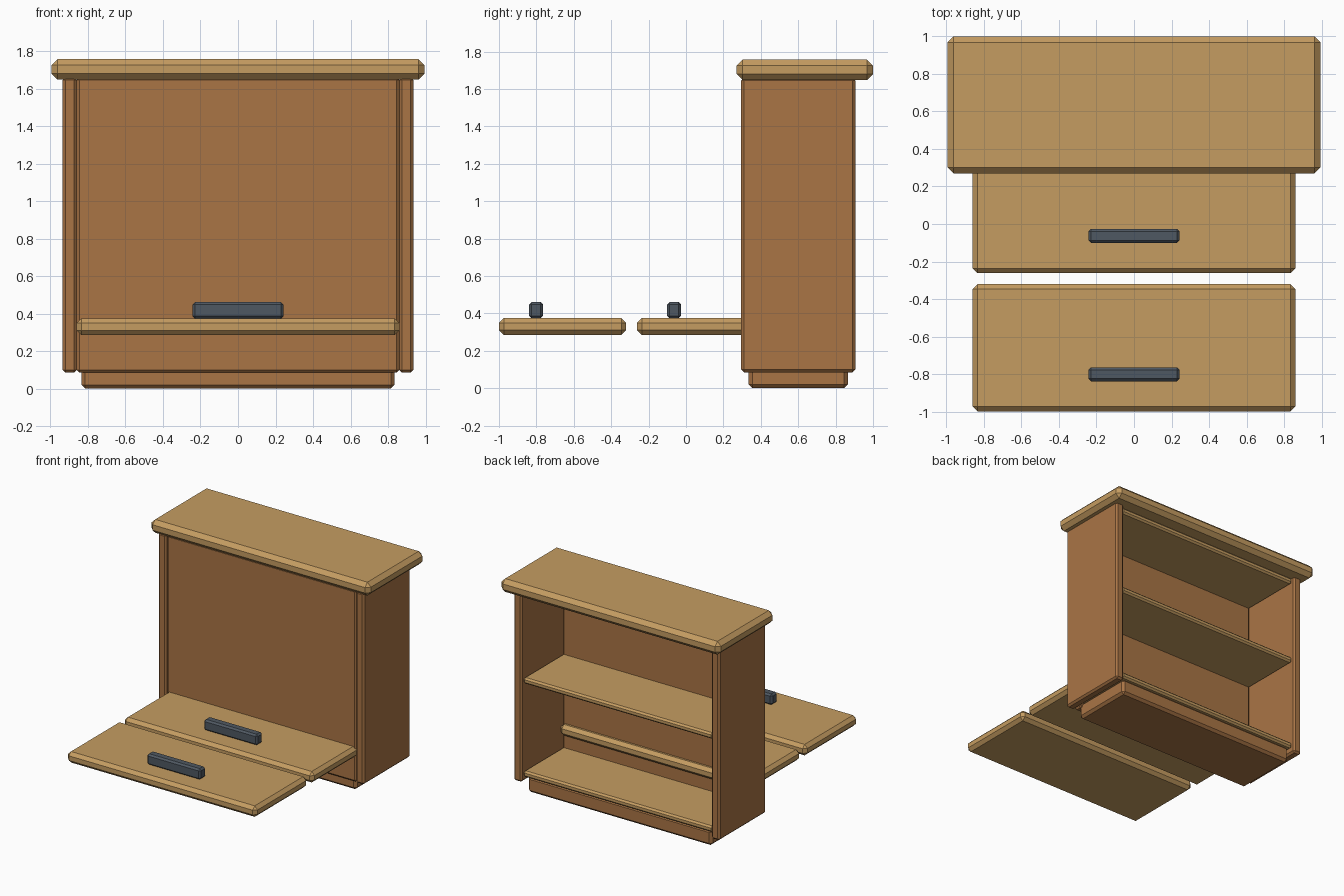
import bpy
import bmesh

cube = bpy.data.objects.get("Cube")
if cube:
    bpy.data.objects.remove(cube, do_unlink=True)


def material(name, rgb):
    mat = bpy.data.materials.new(name)
    mat.use_nodes = True
    colour = (*rgb, 1.0)
    mat.diffuse_color = colour
    mat.node_tree.nodes["Principled BSDF"].inputs["Base Color"].default_value = colour
    return mat


light_wood = material("light wood", (0.56, 0.335, 0.12))
brown_wood = material("brown wood", (0.40, 0.178, 0.06))
slate = material("slate metal", (0.078, 0.098, 0.122))


def board(name, x, y, z, mat, chamfer):
    """Chamfered box spanning the given (low, high) ranges."""
    bm = bmesh.new()
    bmesh.ops.create_cube(bm, size=1)
    for v in bm.verts:
        v.co = [low + (c + 0.5) * (high - low)
                for c, (low, high) in zip(v.co, (x, y, z))]
    mesh = bpy.data.meshes.new(name)
    bm.to_mesh(mesh)
    bm.free()
    mesh.materials.append(mat)
    obj = bpy.data.objects.new(name, mesh)
    bpy.context.collection.objects.link(obj)
    mod = obj.modifiers.new("chamfer", 'BEVEL')
    mod.width = chamfer
    mod.segments = 1
    mod.limit_method = 'NONE'
    return obj


inner = (-0.86, 0.86)

# Carcass: plinth, sides, front panel and worktop
board("plinth", (-0.835, 0.835), (0.335, 0.865), (0, 0.13), brown_wood, 0.02)
for name, x in (("right_side", (-0.935, -0.86)), ("left_side", (0.86, 0.935))):
    board(name, x, (0.295, 0.905), (0.085, 1.66), brown_wood, 0.015)
board("front_panel", inner, (0.302, 0.375), (0.085, 1.66), brown_wood, 0.015)
board("worktop", (-0.995, 0.995), (0.27, 1.0), (1.648, 1.757), light_wood, 0.032)

# Shelves, open to the back
for name, top in (("bottom_shelf", 0.175), ("middle_shelf", 0.94), ("top_shelf", 1.645)):
    board(name, inner, (0.34, 0.885), (top - 0.05, top), light_wood, 0.014)

# Lowered flat doors, each with a bar handle
for name, y in (("inner", -0.262), ("outer", -1.0)):
    board(name + "_door", inner, (y, y + 0.68), (0.285, 0.375), light_wood, 0.026)
    board(name + "_handle", (-0.243, 0.243), (y + 0.161, y + 0.236),
          (0.373, 0.462), slate, 0.014)
